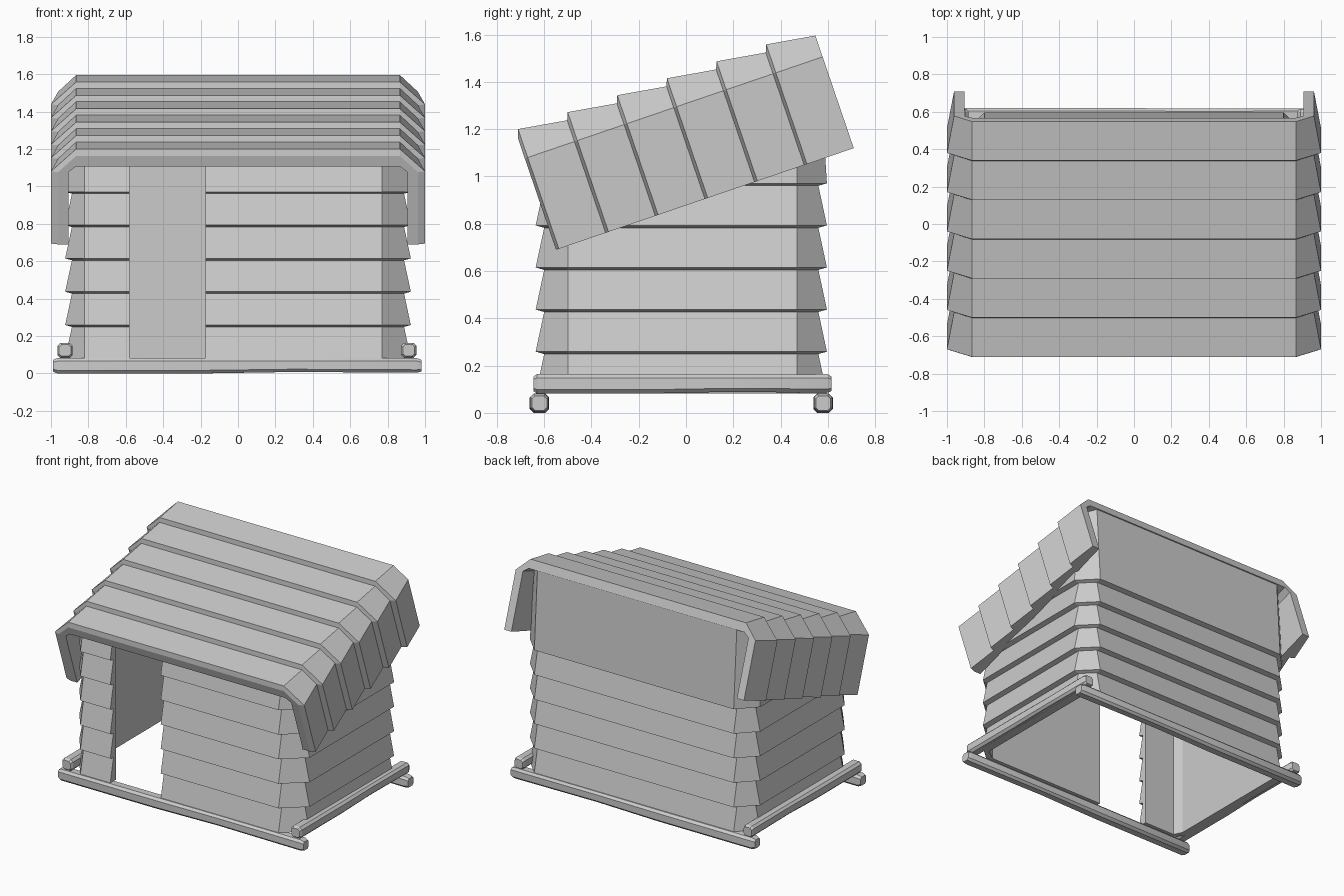
import bpy, bmesh, math
from mathutils import Vector

if "Cube" in bpy.data.objects:
    bpy.data.objects.remove(bpy.data.objects["Cube"])

SLOPE = math.atan2(0.43, 1.26)
U = Vector((0, math.cos(SLOPE), math.sin(SLOPE)))     # up along the roof
N = Vector((0, -math.sin(SLOPE), math.cos(SLOPE)))    # away from the roof
ORIGIN = Vector((0, -0.55, 0.69))


def loft(name, rings):
    """Skin closed rings; caps are quad strips joining both halves of the ring."""
    bm = bmesh.new()
    vs = [[bm.verts.new(p) for p in r] for r in rings]
    n = len(rings[0])
    for a, b in zip(vs, vs[1:]):
        for i in range(n):
            j = (i + 1) % n
            bm.faces.new((a[i], a[j], b[j], b[i]))
    for r in (vs[0], vs[-1]):
        for i in range(n // 2 - 1):
            bm.faces.new((r[i], r[i + 1], r[n - 2 - i], r[n - 1 - i]))
    bmesh.ops.recalc_face_normals(bm, faces=bm.faces)
    me = bpy.data.meshes.new(name)
    bm.to_mesh(me)
    bm.free()
    ob = bpy.data.objects.new(name, me)
    bpy.context.collection.objects.link(ob)
    return ob


# Roof: six flared planks with folded-down sides
def roof_ring(u, side, top):
    half_out = [(side, 0), (side, 0.408), (0.865, top)]
    half_in = [(0.865, 0.44), (0.905, 0.41), (0.905, 0)]
    outer = half_out + [(-x, h) for x, h in reversed(half_out)]
    inner = [(-x, h) for x, h in reversed(half_in)] + half_in
    return [ORIGIN + Vector((x, 0, 0)) + U * u + N * h for x, h in outer + inner]


STEP = 1.331 / 6
rings = [roof_ring(0, 0.962, 0.50)]
for k in range(6):
    rings.append(roof_ring(k * STEP + 0.013, 1.0, 0.535))
    rings.append(roof_ring((k + 1) * STEP, 0.962, 0.503))
loft("stepped_roof", rings)


# Walls: flared boards around cut corners, with a full-height door gap
def wall_path(x, yf, yb, c):
    return [(-0.175, yf), (0.77 - c, yf), (x, -0.5 + c), (x, 0.47 - c), (0.80 - c, yb),
            (-0.80 + c, yb), (-x, 0.47 - c), (-x, -0.5 + c), (-0.82 + c, yf), (-0.58, yf)]


def wall_ring(d, height):
    pts = wall_path(0.888 + d, -0.60 - d, 0.56 + d, 0)
    pts += wall_path(0.86, -0.57, 0.53, -0.01)[::-1]
    return [(x, y, height(y)) for x, y in pts]


def under_roof(y):
    return 1.115 + math.tan(SLOPE) * (y + 0.692)


rings = []
for k in range(6):
    z0, z1 = 0.075 + 0.178 * k, 0.075 + 0.178 * (k + 1)
    rings.append(wall_ring(0.036, lambda y: z0 + 0.006))
    rings.append(wall_ring(0.0, under_roof if k == 5 else lambda y: z1 - 0.004))
loft("board_walls", rings)


# Base: crossed hewn logs, slightly uneven along their length
def log(name, along_x, off, zc, start, end, bow):
    rings = []
    span = end - start
    for t, s, lift in ((0, 0.031, 0), (0.012, 0.041, 0), (0.4, 0.041, 0), (0.65, 0.037, bow),
                       (0.988, 0.039, bow * 0.5), (1, 0.031, 0)):
        c = s * 0.6
        sec = [(s, -c), (s, c), (c, s), (-c, s), (-s, c), (-s, -c), (-c, -s), (c, -s)]
        p = start + span * t
        rings.append([(p, off + a, zc + b + lift) if along_x else (off + a, p, zc + b + lift)
                      for a, b in sec])
    ob = loft(name, rings)
    bpy.ops.object.select_all(action='DESELECT')
    bpy.context.view_layer.objects.active = ob
    ob.select_set(True)
    bpy.ops.object.shade_smooth_by_angle(angle=math.radians(30))


log("front_base_log", True, -0.62, 0.041, -0.99, 0.98, 0.004)
log("back_base_log", True, 0.58, 0.041, -0.98, 0.98, 0.004)
log("left_base_log", False, -0.925, 0.123, -0.645, 0.615, 0.003)
log("right_base_log", False, 0.913, 0.123, -0.645, 0.615, 0.003)
